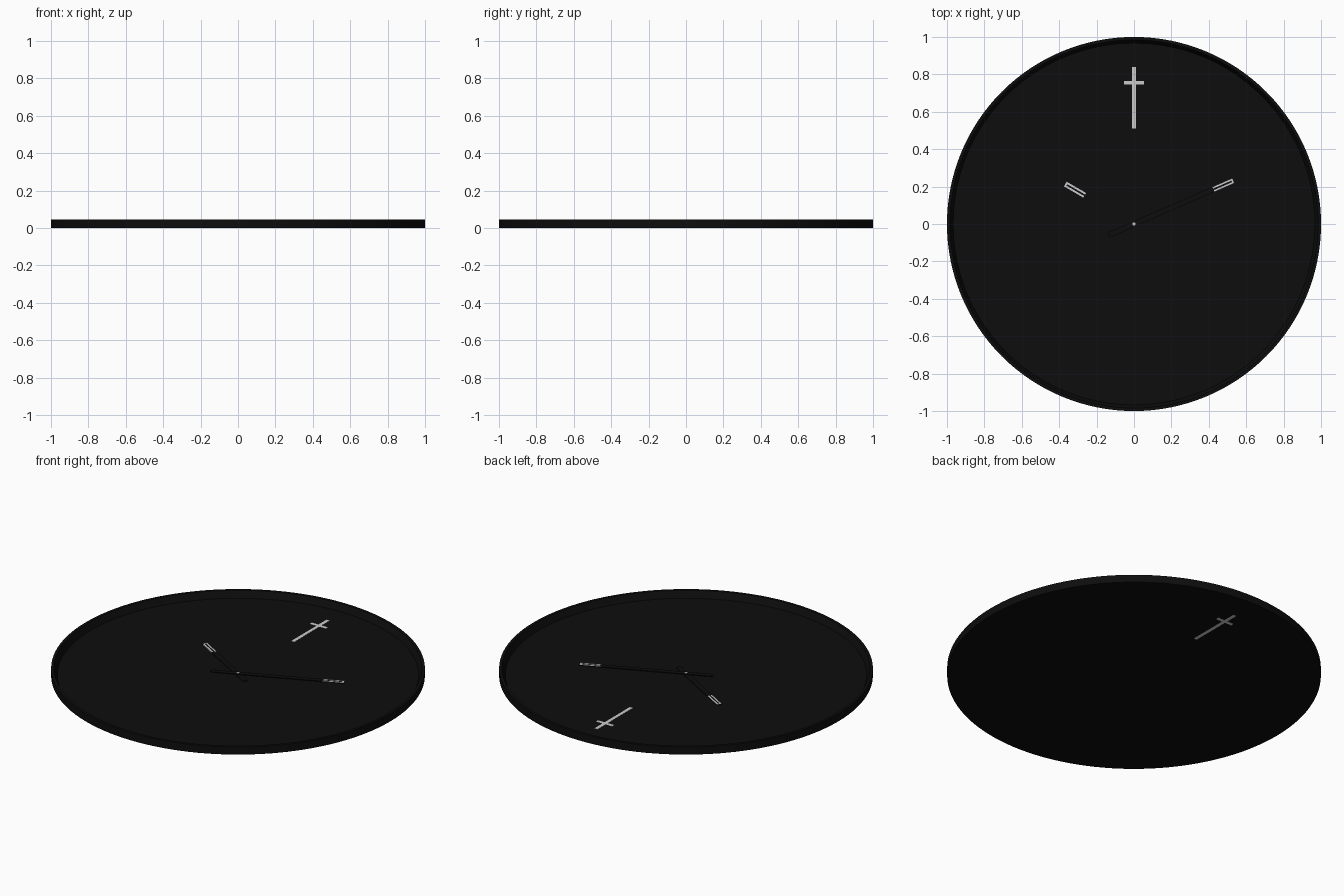
import bpy, bmesh, math
from mathutils import Matrix

if "Cube" in bpy.data.objects:
    bpy.data.objects.remove(bpy.data.objects["Cube"])

def mat(name, v):
    m = bpy.data.materials.new(name)
    m.diffuse_color = (v, v, v, 1)
    m.use_nodes = True
    m.node_tree.nodes["Principled BSDF"].inputs["Base Color"].default_value = m.diffuse_color
    return m

BLACK = mat("black", 0.004)
WHITE = mat("white", 0.6)

def finish(name, bm, material):
    bmesh.ops.recalc_face_normals(bm, faces=bm.faces)
    me = bpy.data.meshes.new(name)
    bm.to_mesh(me)
    bm.free()
    me.materials.append(material)
    ob = bpy.data.objects.new(name, me)
    bpy.context.collection.objects.link(ob)
    return ob

def prism(name, pts, z0, z1, material, angle=0):
    """Extrude a flat outline, then turn it about the clock centre."""
    bm = bmesh.new()
    f = bm.faces.new([bm.verts.new((x, y, z0)) for x, y in pts])
    ext = bmesh.ops.extrude_face_region(bm, geom=[f])["geom"]
    verts = [g for g in ext if isinstance(g, bmesh.types.BMVert)]
    bmesh.ops.translate(bm, verts=verts, vec=(0, 0, z1 - z0))
    bm.transform(Matrix.Rotation(angle, 4, 'Z'))
    return finish(name, bm, material)

# Dial: flat tray with a thin raised rim, lathed from one profile
profile = [(0, 0), (1, 0), (1, 0.045), (0.984, 0.045), (0.967, 0.006), (0, 0.006)]
bm = bmesh.new()
vs = [bm.verts.new((r, 0, z)) for r, z in profile]
es = [bm.edges.new(p) for p in zip(vs, vs[1:])]
bmesh.ops.spin(bm, geom=vs + es, axis=(0, 0, 1), cent=(0, 0, 0),
               angle=2 * math.pi, steps=128, use_merge=False)
bmesh.ops.remove_doubles(bm, verts=bm.verts, dist=1e-5)
dial = finish("dial", bm, BLACK)
bpy.context.view_layer.objects.active = dial
dial.select_set(True)
bpy.ops.object.shade_smooth_by_angle(angle=math.radians(20))

# Cross-shaped twelve o'clock marker, inlaid through the dial
w, a, y0, y1, y2, y3 = 0.01, 0.053, 0.51, 0.745, 0.765, 0.84
half = [(w, y0), (w, y1), (a, y1), (a, y2), (w, y2), (w, y3)]
cross = half + [(-x, y) for x, y in reversed(half)]
prism("twelve_marker", cross, -0.0005, 0.007, WHITE)

def hand(name, tip, tail, width, lume, z, angle):
    h = width / 2
    # Bar with a rounded tail
    arc = [(-tail + h - h * math.sin(t), h * math.cos(t))
           for t in [math.pi * i / 10 for i in range(11)]]
    prism(name, arc + [(tip, -h), (tip, h)], z, z + 0.004, BLACK, angle)
    # Pale U-shaped edging at the tip
    t, s = 0.010, tip - lume
    u = [(s, -h), (tip, -h), (tip, h), (s, h), (s, h - t),
         (tip - t, h - t), (tip - t, -h + t), (s, -h + t)]
    prism(name + "_tip", u, z, z + 0.0046, WHITE, angle)

hand("hour_hand", 0.425, 0.10, 0.029, 0.12, 0.0075, math.atan2(0.213, -0.366))
hand("minute_hand", 0.58, 0.15, 0.029, 0.117, 0.0125, math.atan2(0.232, 0.532))

# Centre pin
ring = [(0.008 * math.cos(k * math.pi / 8), 0.008 * math.sin(k * math.pi / 8))
        for k in range(16)]
prism("centre_pin", ring, 0.005, 0.018, WHITE)
